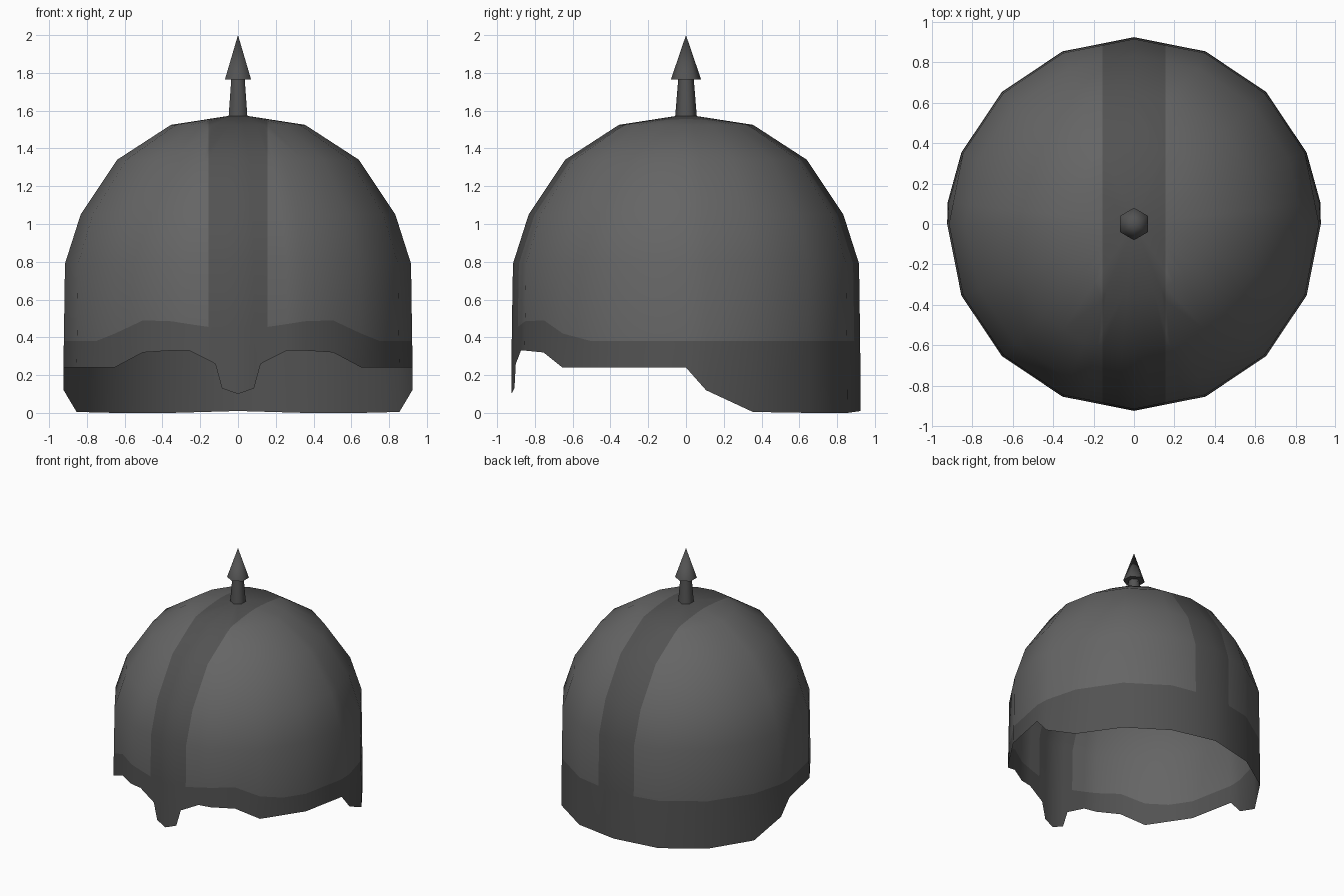
import bpy, bmesh, math
from mathutils import Vector

if "Cube" in bpy.data.objects:
    bpy.data.objects.remove(bpy.data.objects["Cube"])


def material(name, grey):
    m = bpy.data.materials.new(name)
    m.diffuse_color = (grey, grey, grey, 1)
    m.use_nodes = True
    m.node_tree.nodes["Principled BSDF"].inputs["Base Color"].default_value = m.diffuse_color
    return m


steel = material("steel", 0.13)
dark_steel = material("dark_steel", 0.085)
STRIP = 0.157

# rim columns of the right half: (sixteenths of a turn from the front, rim z, band top z)
columns = [(0, .10, .45), (.24, .13, .45), (.34, .26, .45), (.73, .33, .47),
           (1, .33, .485), (1.5, .32, .49), (2, .24, .42), (2.5, .24, .38),
           (3, .24, .38), (4, .24, .38), (4.3, .12, .38), (5, .005, .38),
           (6, 0, .38), (7, 0, .38), (8, .01, .38)]
# dome profile: (radius, z)
dome = [(.916, .79), (.833, 1.05), (.64, 1.34), (.355, 1.525), (0, 1.58)]


def on_polygon(t, r, z):
    """Point on a 16-sided ring, t sides round from the front."""
    k = math.floor(t)
    a, b = (Vector((math.sin(i * math.pi / 8), -math.cos(i * math.pi / 8), 0))
            for i in (k, k + 1))
    p = a.lerp(b, t - k) * r
    return p + Vector((0, 0, z))


# helmet shell: half grid, cut along the crest strip, then mirrored
bm = bmesh.new()
grid = []
for t, rim, band in columns:
    col = [on_polygon(t, r, z) for r, z in [(.925, rim), (.922, band)] + dome]
    if t == 4.3:  # cheek corner bulges slightly
        col[0].x = .923
        col[1].x = .918
    grid.append([bm.verts.new(p) for p in col])
for a, b in zip(grid, grid[1:]):
    for j in range(len(a) - 1):
        f = bm.faces.new((a[j], b[j], b[j + 1], a[j + 1]))
        f.material_index = 1 if j == 0 else 0
        f.smooth = True
bmesh.ops.remove_doubles(bm, verts=bm.verts, dist=1e-4)
bmesh.ops.bisect_plane(bm, geom=bm.verts[:] + bm.edges[:] + bm.faces[:],
                       plane_co=(STRIP, 0, 0), plane_no=(1, 0, 0))
for f in bm.faces:
    if f.calc_center_median().x < STRIP:
        f.material_index = 1
mesh = bpy.data.meshes.new("helmet_shell")
bm.to_mesh(mesh)
bm.free()
mesh.materials.append(steel)
mesh.materials.append(dark_steel)
shell = bpy.data.objects.new("helmet_shell", mesh)
bpy.context.collection.objects.link(shell)
mirror = shell.modifiers.new("mirror", "MIRROR")
mirror.merge_threshold = 0.001


# six-sided spike on top: stem and point
def hex_cone(name, r1, r2, z1, z2):
    bpy.ops.mesh.primitive_cone_add(vertices=6, radius1=r1, radius2=r2, depth=z2 - z1,
                                    location=(0, 0, (z1 + z2) / 2))
    o = bpy.context.object
    o.name = name
    o.data.materials.append(dark_steel)
    bpy.ops.object.shade_smooth_by_angle(angle=math.radians(65))


hex_cone("spike_stem", .058, .041, 1.56, 1.77)
hex_cone("spike_point", .08, 0, 1.765, 2.0)
